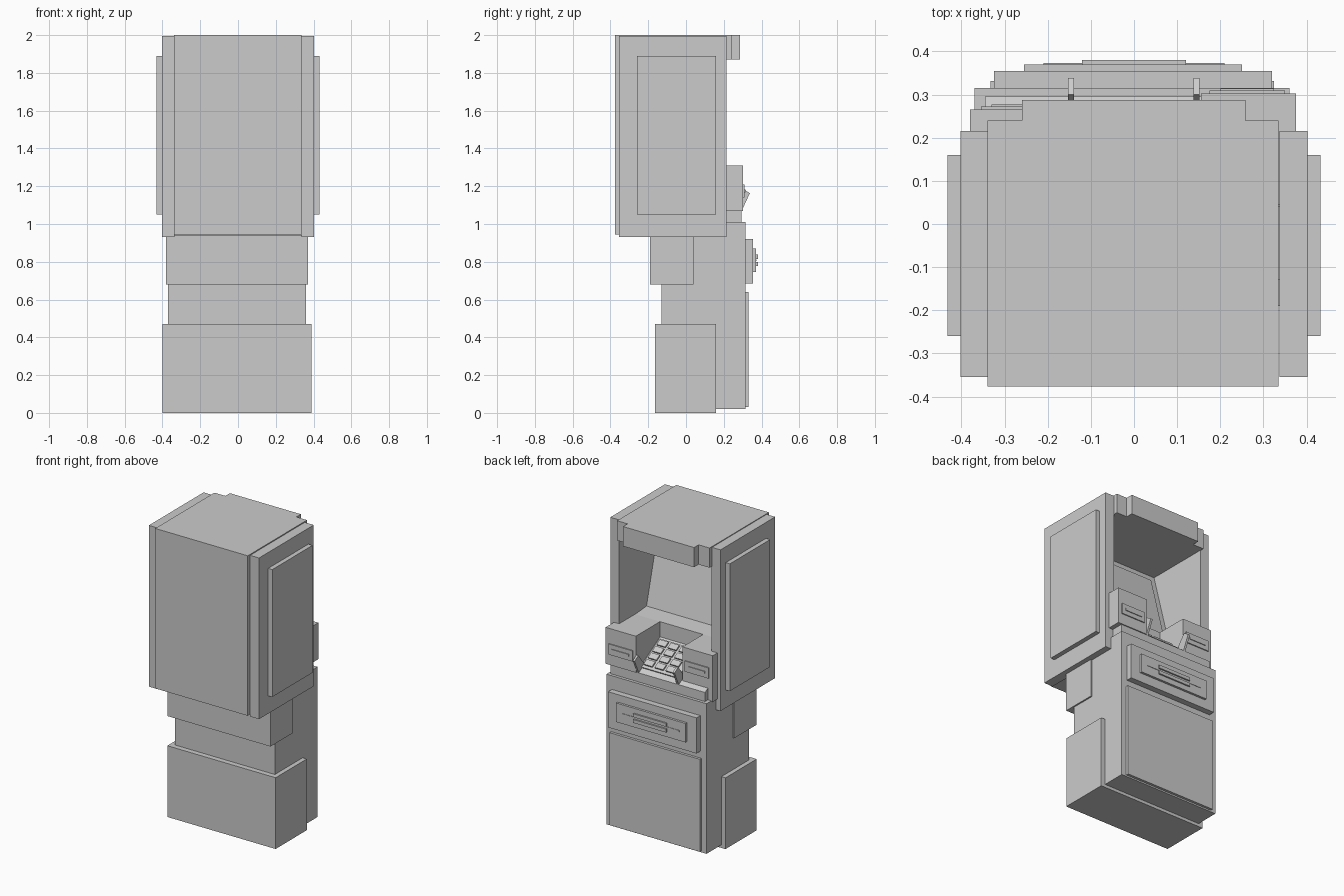
import bpy, bmesh, math

if "Cube" in bpy.data.objects:
    bpy.data.objects.remove(bpy.data.objects["Cube"])


def prism(name, profile, x0, x1):
    """Extrude a (y, z) profile along x."""
    bm = bmesh.new()
    a = [bm.verts.new((x0, y, z)) for y, z in profile]
    b = [bm.verts.new((x1, y, z)) for y, z in profile]
    n = len(profile)
    bm.faces.new(a)
    bm.faces.new(b[::-1])
    for i in range(n):
        j = (i + 1) % n
        bm.faces.new((a[i], b[i], b[j], a[j]))
    bmesh.ops.recalc_face_normals(bm, faces=bm.faces)
    me = bpy.data.meshes.new(name)
    bm.to_mesh(me)
    bm.free()
    ob = bpy.data.objects.new(name, me)
    bpy.context.collection.objects.link(ob)
    return ob


def box(name, x0, x1, y0, y1, z0, z1):
    return prism(name, [(y0, z0), (y1, z0), (y1, z1), (y0, z1)], x0, x1)


def slab(name, x0, x1, p, q, t):
    """Thin plate lying on the sloped line p-q, raised by t along its normal."""
    dy, dz = q[0] - p[0], q[1] - p[1]
    d = math.hypot(dy, dz)
    ny, nz = -dz / d * t, dy / d * t
    if ny < 0:
        ny, nz = -ny, -nz
    return prism(name, [p, q, (q[0] + ny, q[1] + nz), (p[0] + ny, p[1] + nz)], x0, x1)


def lerp(p, q, f):
    return (p[0] + (q[0] - p[0]) * f, p[1] + (q[1] - p[1]) * f)


# Lower cabinet
box("base_rear", -.40, .39, -.165, .16, 0, .47)
box("lower_body", -.37, .36, -.13, .315, .02, 1.01)
box("middle_rear", -.38, .37, -.19, .04, .68, .94)
box("lower_door", -.333, .325, .31, .332, .03, .64)

# Cash dispenser
box("dispenser_panel", -.325, .32, .31, .355, .685, .92)
box("dispenser_plate", -.255, .25, .35, .37, .745, .87)
box("dispenser_slot", -.21, .21, .365, .373, .803, .813)
for z0, z1 in ((.778, .80), (.816, .838)):
    box("dispenser_lip", -.12, .12, .365, .38, z0, z1)

# Head: back, sloped screen wall and canopy in one profile
s0, s1 = (-.067, 1.32), (-.215, 1.87)
prism("head_shell", [(-.377, .945), (.05, .945), (.05, 1.31), s0, s1,
                     (.24, 1.87), (.24, 2.0), (-.377, 2.0)], -.34, .335)
box("canopy_front", -.26, .258, .23, .287, 1.87, 2.0)
slab("screen", -.30, .30, lerp(s0, s1, .05), lerp(s0, s1, .93), .006)

# Side walls and side panels
for s in (-1, 1):
    x = sorted((s * .337, s * .402))
    box("side_wall", x[0], x[1], -.355, .215, .932, 1.995)
    x = sorted((s * .40, s * .432))
    box("side_panel", x[0], x[1], -.26, .16, 1.05, 1.89)

# Console with sloped keypad tray
t0, t1 = (.05, 1.21), (.295, 1.07)
prism("console_tray", [(.04, .945), (.2, .945), (.2, 1.005), (.295, 1.005),
                       t1, t0, (.04, 1.21)], -.345, .345)
box("console_block_right", .155, .375, .045, .302, 1.07, 1.31)
box("console_block_left", -.38, -.16, .045, .265, 1.07, 1.31)
box("console_lip_left", -.38, -.16, .19, .265, 1.005, 1.08)

# Card and receipt slots
for name, x0, x1, y, z in (("card", .175, .35, .30, 1.14),
                           ("receipt", -.355, -.18, .263, 1.155)):
    box(name + "_plate", x0, x1, y, y + .009, z, z + .07)
    box(name + "_slot", x0 + .025, x1 - .025, y, y + .014, z + .028, z + .042)

# Keypad plate, keys and guard fins
slab("keypad_plate", -.125, .145, lerp(t0, t1, .06), lerp(t0, t1, .86), .008)
for row in range(4):
    for col in range(3):
        f = .10 + row * .185
        x = .07 - col * .08
        slab("key", x, x + .062, lerp(t0, t1, f), lerp(t0, t1, f + .14), .018)
for x in (-.153, .138):
    prism("keypad_guard", [(.23, 1.10), (.295, 1.07), (.338, 1.163), (.30, 1.187)], x, x + .014)
